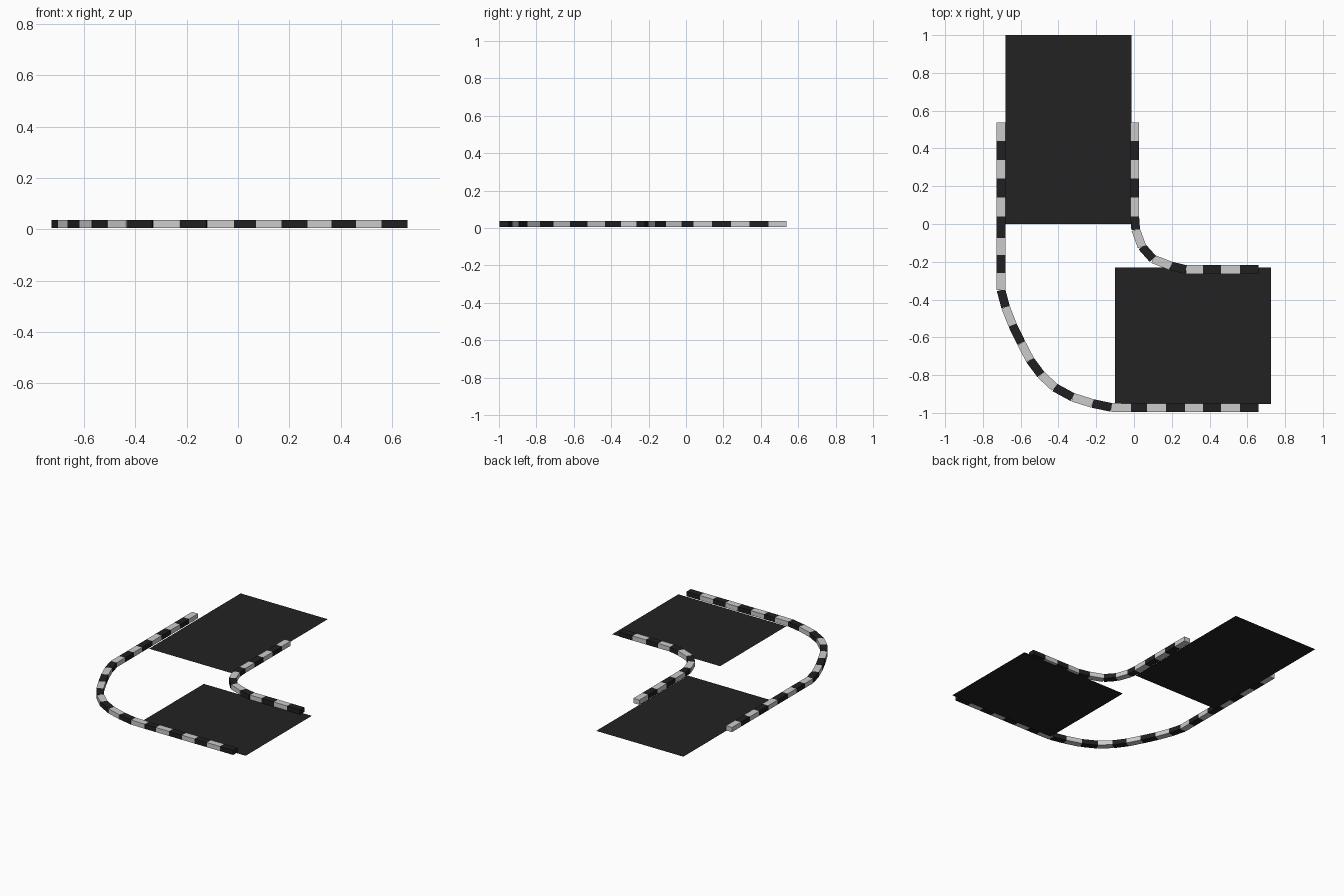
import bpy
import bmesh
from mathutils import Vector

if "Cube" in bpy.data.objects:
    bpy.data.objects.remove(bpy.data.objects["Cube"])


def flat_material(name, value):
    mat = bpy.data.materials.new(name)
    mat.use_nodes = True
    colour = (value, value, value, 1)
    mat.diffuse_color = colour
    bsdf = mat.node_tree.nodes["Principled BSDF"]
    bsdf.inputs["Base Color"].default_value = colour
    bsdf.inputs["Roughness"].default_value = 0.9
    return mat


ASPHALT = flat_material("asphalt black", 0.016)
WHITE = flat_material("kerb light grey", 0.6)
BLACK = flat_material("kerb black", 0.014)


def add_object(name, bm, *materials):
    mesh = bpy.data.meshes.new(name)
    bm.to_mesh(mesh)
    bm.free()
    for mat in materials:
        mesh.materials.append(mat)
    obj = bpy.data.objects.new(name, mesh)
    bpy.context.collection.objects.link(obj)
    return obj


def road(name, x0, x1, y0, y1):
    bm = bmesh.new()
    corners = [(x0, y0), (x1, y0), (x1, y1), (x0, y1)]
    bm.faces.new([bm.verts.new((x, y, 0)) for x, y in corners])
    add_object(name, bm, ASPHALT)


def kerb(name, joints, width=0.046, low=0.005, high=0.037):
    """A row of separate blocks between joints, alternately light and black."""
    bm = bmesh.new()
    for i, (a, b) in enumerate(zip(joints, joints[1:])):
        a, b = Vector((*a, 0)), Vector((*b, 0))
        along = (b - a).normalized()
        side = Vector((-along.y, along.x, 0)) * width / 2
        ring = [a - side, b - side, b + side, a + side]
        bottom = [bm.verts.new((p.x, p.y, low)) for p in ring]
        top = [bm.verts.new((p.x, p.y, high)) for p in ring]
        faces = [bm.faces.new(top), bm.faces.new(bottom[::-1])]
        for k in range(4):
            n = (k + 1) % 4
            faces.append(bm.faces.new((bottom[k], bottom[n], top[n], top[k])))
        for f in faces:
            f.material_index = i % 2
    bmesh.ops.recalc_face_normals(bm, faces=bm.faces)
    add_object(name, bm, WHITE, BLACK)


# Road surfaces
road("back_road", -0.68, -0.014, 0.0, 1.0)
road("front_road", -0.10, 0.725, -0.952, -0.23)

# Outer kerb: straight, wide bend, straight
straight_y = [0.537, 0.44, 0.34, 0.24, 0.14, 0.04]
straight_x = [0.365, 0.46, 0.56, 0.66]
outer = [(-0.704, y) for y in straight_y + [-0.075, -0.165, -0.26, -0.35]]
outer += [(-0.68, -0.44), (-0.643, -0.535), (-0.597, -0.63), (-0.55, -0.72),
          (-0.493, -0.797), (-0.42, -0.865), (-0.325, -0.917),
          (-0.22, -0.95), (-0.12, -0.971)]
outer += [(x, -0.973) for x in [-0.015, 0.07, 0.17, 0.27] + straight_x]
kerb("outer_kerb", outer)

# Inner kerb: straight, tight bend, straight
inner = [(0.004, y) for y in straight_y]
inner += [(0.009, -0.03), (0.042, -0.12), (0.1, -0.185), (0.195, -0.222),
          (0.275, -0.241)]
inner += [(x, -0.241) for x in straight_x]
kerb("inner_kerb", inner)
